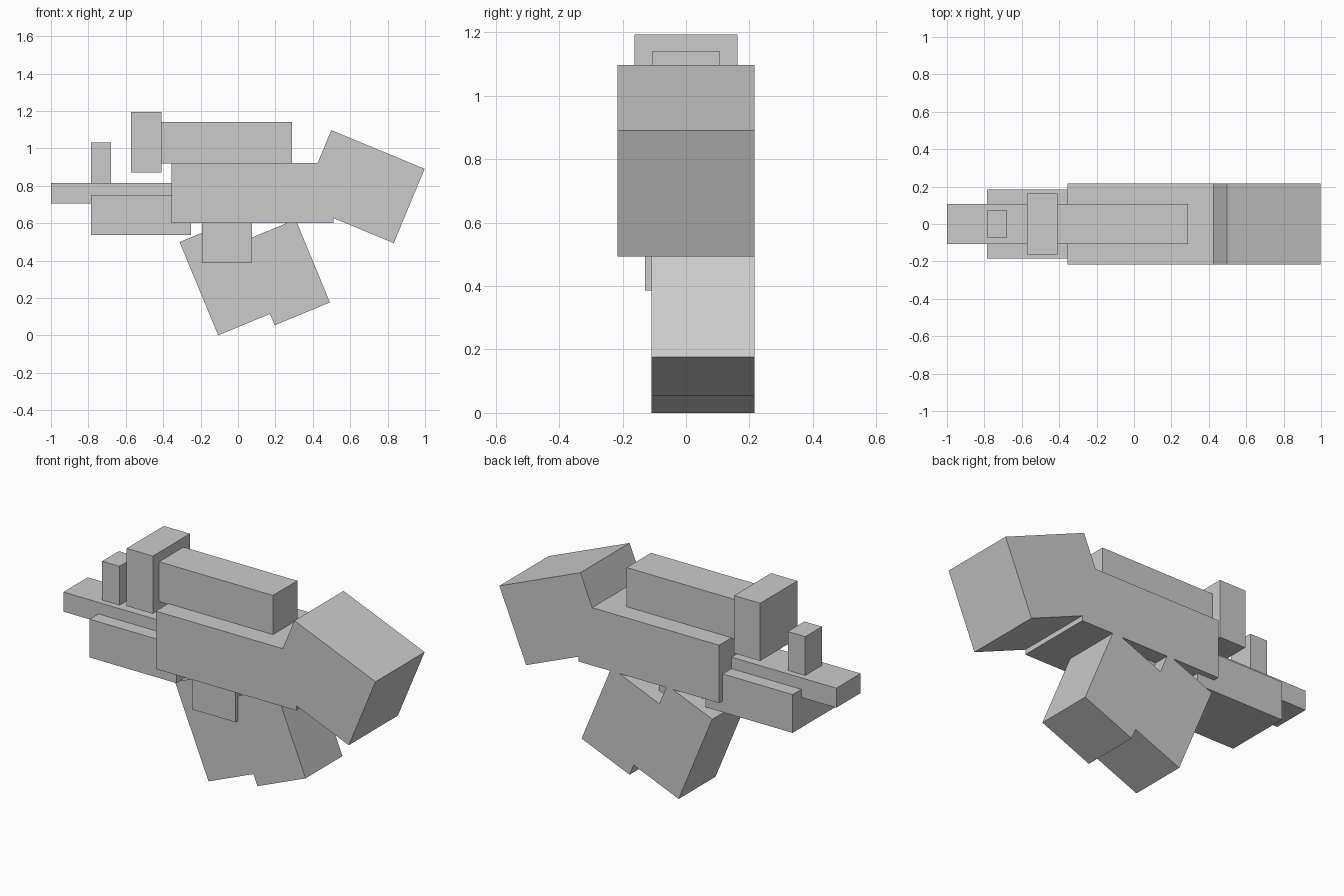
import bpy, bmesh
from math import radians, sin, cos

if "Cube" in bpy.data.objects:
    bpy.data.objects.remove(bpy.data.objects["Cube"])

grey = bpy.data.materials.new("light grey")
grey.diffuse_color = (0.6, 0.6, 0.6, 1)
grey.use_nodes = True
grey.node_tree.nodes["Principled BSDF"].inputs["Base Color"].default_value = grey.diffuse_color


def prism(name, outline, y0, y1):
    """Extrude an (x, z) outline from y0 to y1."""
    bm = bmesh.new()
    face = bm.faces.new([bm.verts.new((x, y0, z)) for x, z in outline])
    ext = bmesh.ops.extrude_face_region(bm, geom=[face])
    for v in ext["geom"]:
        if isinstance(v, bmesh.types.BMVert):
            v.co.y = y1
    bmesh.ops.recalc_face_normals(bm, faces=bm.faces)
    mesh = bpy.data.meshes.new(name)
    bm.to_mesh(mesh)
    bm.free()
    mesh.materials.append(grey)
    obj = bpy.data.objects.new(name, mesh)
    bpy.context.collection.objects.link(obj)
    return obj


def block(name, x0, x1, z0, z1, half_width):
    return prism(name, [(x0, z0), (x1, z0), (x1, z1), (x0, z1)],
                 -half_width, half_width)


def tilted(name, corner, length, height, angle, y0, y1):
    """Box turned about its lower left corner in the side plane."""
    a = radians(angle)
    pts = [(0, 0), (length, 0), (length, height), (0, height)]
    return prism(name, [(corner[0] + u * cos(a) - v * sin(a),
                         corner[1] + u * sin(a) + v * cos(a)) for u, v in pts], y0, y1)


# Main body and barrel
block("body", -0.355, 0.51, 0.60, 0.922, 0.216)
block("barrel", -1.0, -0.30, 0.705, 0.814, 0.107)
block("fore_grip", -0.785, -0.25, 0.537, 0.75, 0.184)

# Sights
block("front_sight", -0.785, -0.678, 0.81, 1.03, 0.073)
block("scope_tube", -0.411, 0.29, 0.918, 1.14, 0.107)
block("scope_front", -0.571, -0.41, 0.872, 1.193, 0.163)

# Trigger block
block("trigger", -0.193, 0.076, 0.386, 0.61, 0.13)

# Sloping stock
tilted("stock", (0.334, 0.70), 0.54, 0.43, -22.5, -0.216, 0.216)

# Slanted handle made of two offset slabs
tilted("handle_front", (-0.106, 0.0), 0.30, 0.54, 22.5, -0.108, 0.216)
tilted("handle_rear", (0.196, 0.054), 0.32, 0.48, 22.5, -0.108, 0.216)
